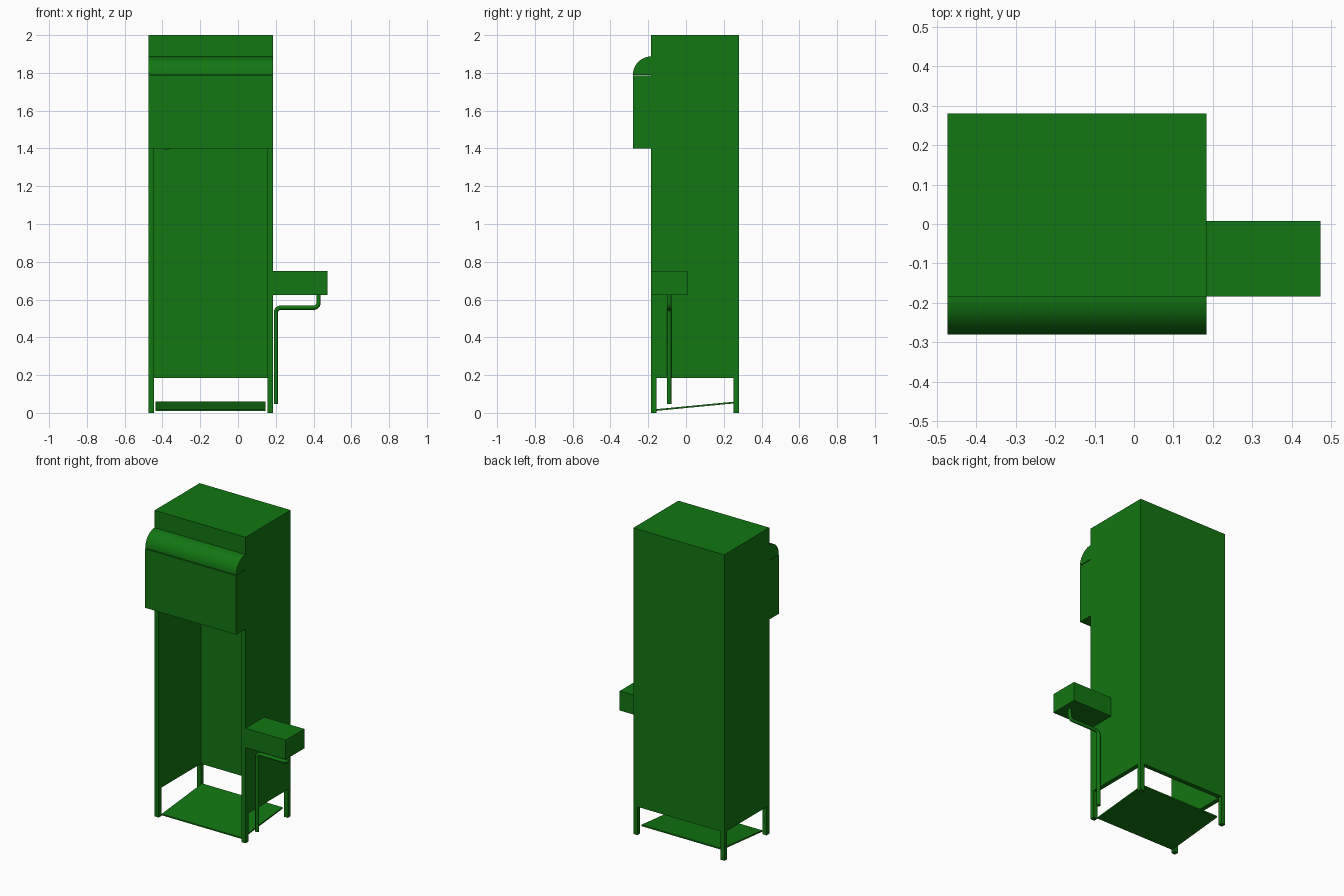
import bpy, bmesh, math
from mathutils import Vector

cube = bpy.data.objects.get("Cube")
if cube:
    bpy.data.objects.remove(cube, do_unlink=True)

green = bpy.data.materials.new("green paint")
green.use_nodes = True
colour = (0.006, 0.18, 0.006, 1)
green.diffuse_color = colour
green.node_tree.nodes["Principled BSDF"].inputs["Base Color"].default_value = colour


def finish(name, bm):
    bmesh.ops.recalc_face_normals(bm, faces=bm.faces)
    mesh = bpy.data.meshes.new(name)
    bm.to_mesh(mesh)
    bm.free()
    mesh.materials.append(green)
    obj = bpy.data.objects.new(name, mesh)
    bpy.context.collection.objects.link(obj)
    return obj


def box(name, x, y, z):
    bm = bmesh.new()
    bmesh.ops.create_cube(bm, size=1)
    for v in bm.verts:
        v.co = Vector([r[0] if c < 0 else r[1] for c, r in zip(v.co, (x, y, z))])
    return finish(name, bm)


def extrude_profile(name, points, x0, x1):
    """Extrude a closed (y, z) outline along x."""
    bm = bmesh.new()
    face = bm.faces.new([bm.verts.new((x0, y, z)) for y, z in points])
    new = bmesh.ops.extrude_face_region(bm, geom=[face])["geom"]
    verts = [v for v in new if isinstance(v, bmesh.types.BMVert)]
    bmesh.ops.translate(bm, verts=verts, vec=(x1 - x0, 0, 0))
    return finish(name, bm)


def smooth(obj):
    bpy.ops.object.select_all(action="DESELECT")
    obj.select_set(True)
    bpy.context.view_layer.objects.active = obj
    bpy.ops.object.shade_smooth_by_angle(angle=math.radians(40))


LEFT, RIGHT = -0.474, 0.184
FRONT, BACK = -0.184, 0.281
LOW, HEAD, TOP = 0.185, 1.4, 2.0
T = 0.029
HOOD = -0.281

# Upper cabinet and the open-fronted stall below it
box("head_cabinet", (LEFT, RIGHT), (FRONT, BACK), (HEAD, TOP))
box("back_panel", (LEFT + T, RIGHT - T), (BACK - T, BACK), (LOW, HEAD))
for side, x in (("right", (LEFT, LEFT + T)), ("left", (RIGHT - T, RIGHT))):
    box(side + "_panel", x, (FRONT, BACK), (LOW, HEAD))
    for end, y in (("front", (FRONT, FRONT + T)), ("back", (BACK - T, BACK))):
        box(f"{end}_{side}_leg", x, y, (0, LOW))

# Front hood: box with a quarter-round cap
box("hood_box", (LEFT, RIGHT), (HOOD, FRONT), (HEAD, 1.785))
r = FRONT - HOOD
arc = [(FRONT - r * math.cos(a), 1.79 + r * math.sin(a))
       for a in (math.pi / 2 * i / 20 for i in range(21))]
smooth(extrude_profile("hood_cap", arc + [(FRONT, 1.79)], LEFT, RIGHT))

# Sloping floor plate
extrude_profile("floor_plate", [(-0.165, 0.01), (0.252, 0.05), (0.252, 0.059), (-0.165, 0.019)],
                -0.436, 0.146)

# Small stud under the cabinet
box("stud", (-0.39, -0.365), (-0.02, 0.005), (1.394, HEAD))

# Side basin with its drain pipe
box("side_basin", (RIGHT, 0.474), (FRONT, 0.008), (0.625, 0.752))
path = [(0.426, 0.63)]
bend = 0.025
for cx, cz, start, turn in ((0.401, 0.582, 0, -1), (0.226, 0.532, 90, 1)):
    for i in range(9):
        a = math.radians(start + turn * 90 * i / 8)
        path.append((cx + bend * math.cos(a), cz + bend * math.sin(a)))
path.append((0.201, 0.046))
curve = bpy.data.curves.new("drain_pipe", "CURVE")
curve.dimensions = "3D"
curve.bevel_depth = 0.0115
curve.bevel_resolution = 4
curve.use_fill_caps = True
spline = curve.splines.new("POLY")
spline.points.add(len(path) - 1)
for p, (x, z) in zip(spline.points, path):
    p.co = (x, -0.089, z, 1)
curve.materials.append(green)
pipe = bpy.data.objects.new("drain_pipe", curve)
bpy.context.collection.objects.link(pipe)
bpy.ops.object.select_all(action="DESELECT")
pipe.select_set(True)
bpy.context.view_layer.objects.active = pipe
bpy.ops.object.convert(target="MESH")
smooth(bpy.context.view_layer.objects.active)
